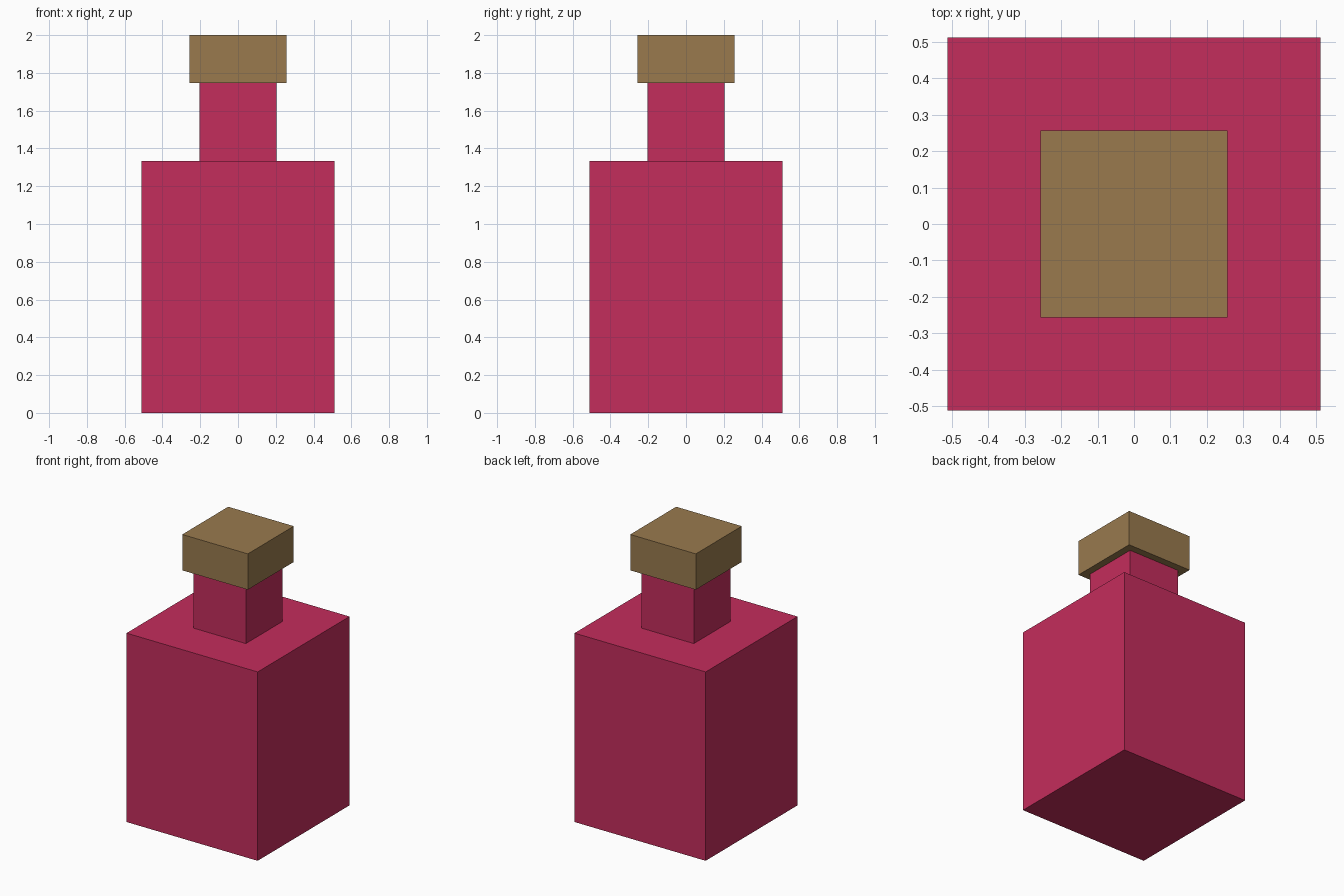
import bpy
import bmesh

if "Cube" in bpy.data.objects:
    bpy.data.objects.remove(bpy.data.objects["Cube"])


def material(name, rgb):
    mat = bpy.data.materials.new(name)
    mat.diffuse_color = (*rgb, 1.0)
    mat.use_nodes = True
    mat.node_tree.nodes["Principled BSDF"].inputs["Base Color"].default_value = mat.diffuse_color
    return mat


def square_stack(name, levels, mat):
    """Closed solid made of square rings, given as (half width, height)."""
    bm = bmesh.new()
    rings = [[bm.verts.new((sx * h, sy * h, z))
              for sx, sy in ((-1, -1), (1, -1), (1, 1), (-1, 1))]
             for h, z in levels]
    bm.faces.new(rings[0][::-1])
    bm.faces.new(rings[-1])
    for low, high in zip(rings, rings[1:]):
        for i in range(4):
            j = (i + 1) % 4
            bm.faces.new((low[i], low[j], high[j], high[i]))
    mesh = bpy.data.meshes.new(name)
    bm.to_mesh(mesh)
    bm.free()
    mesh.materials.append(mat)
    obj = bpy.data.objects.new(name, mesh)
    bpy.context.collection.objects.link(obj)
    return obj


crimson = material("crimson_glass", (0.552, 0.026, 0.107))
cork = material("cork_brown", (0.319, 0.195, 0.076))

# Bottle: square body, flat shoulder, narrow square neck
square_stack("bottle", [(0.512, 0.0), (0.512, 1.333),
                        (0.204, 1.333), (0.204, 1.747)], crimson)

# Stopper: wider square block on the neck
square_stack("stopper", [(0.256, 1.747), (0.256, 2.0)], cork)
